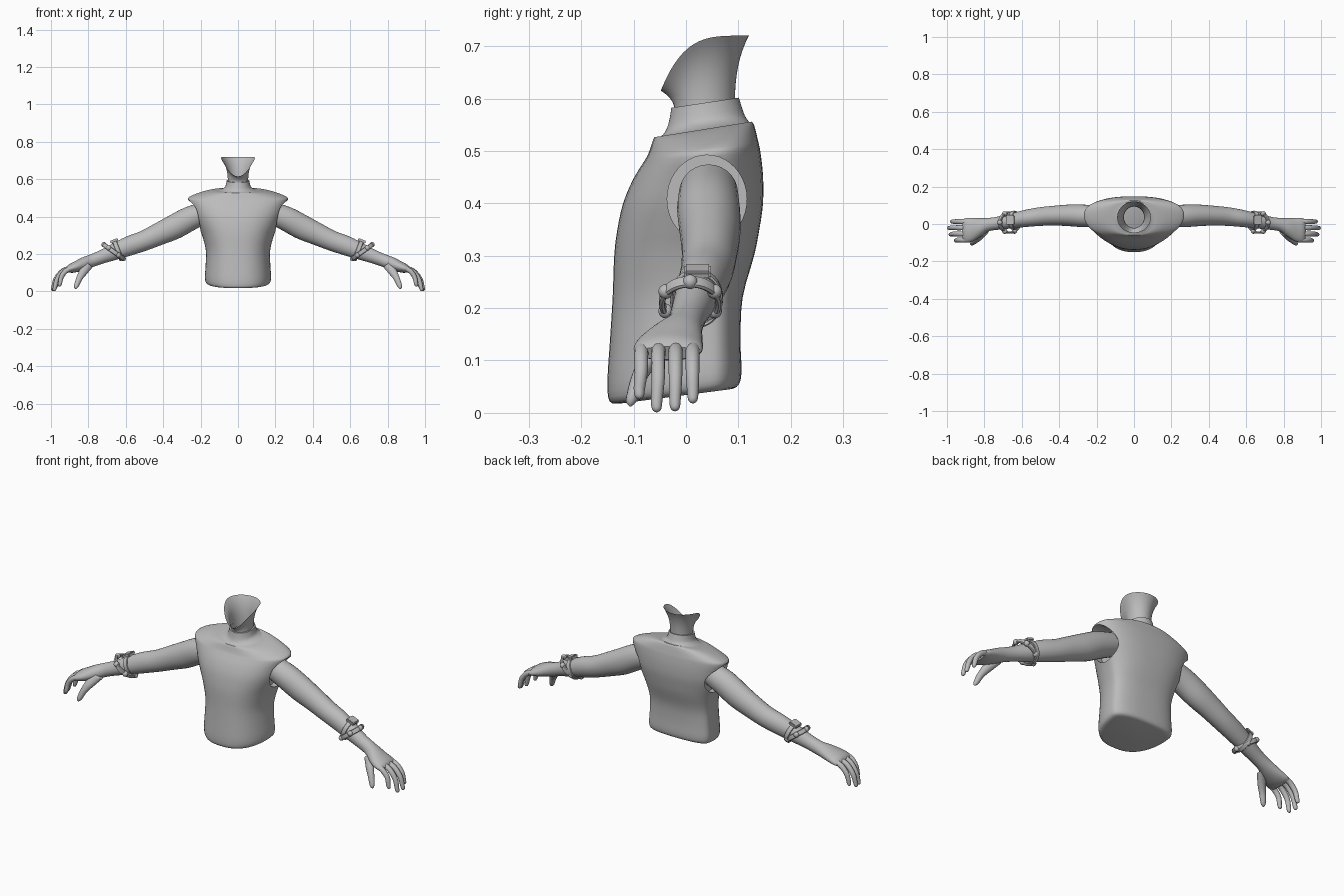
import bpy, bmesh, math
from mathutils import Vector, Matrix

if "Cube" in bpy.data.objects:
    bpy.data.objects.remove(bpy.data.objects["Cube"])

grey = bpy.data.materials.new("plain_grey")
grey.diffuse_color = (0.5, 0.5, 0.5, 1)
grey.use_nodes = True
grey.node_tree.nodes["Principled BSDF"].inputs["Base Color"].default_value = grey.diffuse_color


def finish(name, bm, mirror=False, angle=40):
    """Turn a bmesh into a smooth, optionally mirrored object."""
    bmesh.ops.recalc_face_normals(bm, faces=bm.faces[:])
    me = bpy.data.meshes.new(name)
    bm.to_mesh(me)
    bm.free()
    ob = bpy.data.objects.new(name, me)
    bpy.context.collection.objects.link(ob)
    me.materials.append(grey)
    if mirror:
        ob.modifiers.new("mirror", 'MIRROR').use_mirror_merge = False
    bpy.ops.object.select_all(action='DESELECT')
    ob.select_set(True)
    bpy.context.view_layer.objects.active = ob
    if angle:
        bpy.ops.object.shade_smooth_by_angle(angle=math.radians(angle))
    return ob


def refine(rows, k=4):
    """Catmull-Rom interpolation of a table of stations."""
    out = []
    for i in range(len(rows) - 1):
        p0, p1 = rows[max(i - 1, 0)], rows[i]
        p2, p3 = rows[i + 1], rows[min(i + 2, len(rows) - 1)]
        for s in range(k):
            t = s / k
            out.append([0.5 * (2 * b + (c - a) * t + (2 * a - 5 * b + 4 * c - d) * t * t
                               + (3 * b - a - 3 * c + d) * t ** 3)
                        for a, b, c, d in zip(p0, p1, p2, p3)])
    return out + [list(rows[-1])]


def loft(bm, rings, caps=True, closed=False):
    vs = [[bm.verts.new(p) for p in r] for r in rings]
    n = len(vs[0])
    pairs = list(zip(vs, vs[1:])) + ([(vs[-1], vs[0])] if closed else [])
    for a, b in pairs:
        for i in range(n):
            j = (i + 1) % n
            bm.faces.new((a[i], a[j], b[j], b[i]))
    if caps and not closed:
        bm.faces.new(vs[0])
        bm.faces.new(vs[-1])


def spow(v, p):
    return math.copysign(abs(v) ** p, v)


def body_ring(z, w, yf, yb, tilt, yc=0.045, box=0.8, n=56):
    """Horizontal outline with separate front and back depths."""
    pts = []
    for i in range(n):
        a = math.tau * i / n
        s = math.sin(a)
        y = yc + (yb - yc if s > 0 else yc - yf) * spow(s, box if s > 0 else 0.95)
        pts.append((w * spow(math.cos(a), box), y, z + tilt * (y - yc)))
    return pts


def tube(bm, rows, n=20, k=4):
    """Limb through stations (x, y, z, half width in y, half thickness)."""
    st = refine(rows, k)
    rings = []
    for i, (x, y, z, ry, rt) in enumerate(st):
        a, b = st[max(i - 1, 0)], st[min(i + 1, len(st) - 1)]
        t = Vector((b[0] - a[0], 0, b[2] - a[2])).normalized()
        nrm = Vector((-t.z, 0, t.x))
        rings.append([Vector((x, y, z)) + Vector((0, ry * math.cos(q), 0)) + nrm * rt * math.sin(q)
                      for q in (math.tau * j / n for j in range(n))])
    loft(bm, rings)


# Torso garment: z, half width, front y, back y, tilt
torso_rows = [
    (.040, .150, -.128, .088, .13), (.047, .170, -.146, .101, .13), (.075, .177, -.150, .106, .08),
    (.140, .173, -.145, .104, 0), (.220, .172, -.140, .108, 0), (.300, .192, -.137, .130, 0),
    (.350, .213, -.131, .140, 0), (.400, .235, -.120, .147, 0), (.450, .252, -.101, .147, .03),
    (.490, .267, -.080, .142, .08), (.506, .258, -.073, .138, .12), (.525, .210, -.067, .133, .15),
    (.538, .160, -.063, .129, .16), (.543, .122, -.060, .125, .16)]
bm = bmesh.new()
loft(bm, [body_ring(*r) for r in refine(torso_rows, 3)])
torso = finish("torso_garment", bm, angle=0)

# Arm openings cut into both sides
for side in (-1, 1):
    bm = bmesh.new()
    bmesh.ops.create_cone(bm, cap_ends=True, segments=40, radius1=1, radius2=1, depth=1,
                          matrix=Matrix.Translation((side * .28, .04, .408))
                          @ Matrix.Diagonal((.22, .076, .084, 1)) @ Matrix.Rotation(math.pi / 2, 4, 'Y'))
    cutter = finish("arm_opening_cutter", bm, angle=0)
    cutter.hide_render = True
    bpy.context.view_layer.objects.active = torso
    mod = torso.modifiers.new("arm_opening", 'BOOLEAN')
    mod.operation, mod.object, mod.solver = 'DIFFERENCE', cutter, 'EXACT'
    bpy.ops.object.modifier_apply(modifier=mod.name)
    bpy.data.objects.remove(cutter)
bpy.ops.object.select_all(action='DESELECT')
torso.select_set(True)
bpy.context.view_layer.objects.active = torso
bpy.ops.object.shade_smooth_by_angle(angle=math.radians(40))

# High collar
collar_rows = [(.538, .121, -.059, .124, .16), (.544, .092, -.044, .119, .16),
               (.556, .071, -.036, .112, .16), (.574, .064, -.031, .106, .16),
               (.592, .061, -.028, .101, .15), (.592, .054, -.022, .095, .15)]
bm = bmesh.new()
loft(bm, [body_ring(*r, yc=.037, box=1) for r in refine(collar_rows[:5], 3) + collar_rows[5:]], caps=False)
finish("collar", bm)

# Neck flaring into an open rim, low at the front
rings = []
for k in range(13):
    t = k / 12
    ring = []
    for i in range(48):
        a = math.tau * i / 48
        c, s = math.cos(a), math.sin(a)
        rim_z = .615 + .105 * (1 - ((1 - s) / 2) ** 4)
        f = t ** 3
        ring.append((c * (.054 + .036 * f), .036 + s * (.057 + .027 * f), .565 + (rim_z - .565) * t))
    rings.append(ring)
bm = bmesh.new()
loft(bm, rings, caps=False)
finish("neck", bm)

# Arm running into the palm
bm = bmesh.new()
tube(bm, [(.18, .043, .420, .056, .058), (.26, .043, .388, .060, .065), (.34, .046, .345, .058, .066),
          (.42, .045, .308, .053, .060), (.50, .040, .272, .050, .054), (.58, .030, .244, .046, .052),
          (.66, .016, .212, .040, .044), (.73, .004, .184, .035, .036), (.78, -.004, .165, .036, .034),
          (.82, -.018, .150, .049, .034), (.86, -.030, .134, .062, .030),
          (.895, -.034, .122, .066, .024), (.912, -.034, .114, .060, .014)], n=28)
finish("arm", bm, mirror=True)

# Fingers: base y, tip y, tip x, tip z
bm = bmesh.new()
for yb, yt, xt, zt in [(-.082, -.089, .955, .034), (-.050, -.056, .983, .009),
                       (-.019, -.021, .991, .011), (.012, .013, .975, .026)]:
    dx, r = xt - .885, .0135
    ym = (yb + yt) / 2
    tube(bm, [(.878, yb, .128, r, r), (.885 + dx * .45, ym, .112, r, r),
              (.885 + dx * .82, ym, .5 * (.112 + zt) + .008, r * .95, r * .95),
              (xt - .004, yt, zt + .012, r * .8, r * .8), (xt, yt, zt - .003, r * .6, r * .6),
              (xt + .001, yt, zt - .008, .001, .001)], n=12)
finish("fingers", bm, mirror=True, angle=60)

# Thumb
bm = bmesh.new()
tube(bm, [(.795, -.035, .145, .022, .024), (.825, -.066, .108, .021, .023), (.848, -.088, .070, .016, .017),
          (.862, -.100, .036, .013, .014), (.868, -.105, .020, .009, .009),
          (.870, -.106, .012, .001, .001)], n=14)
finish("thumb", bm, mirror=True, angle=60)


def band(bm, c, u, a, b, thick, width, n=40, m=8):
    """Oval hoop: c centre, u long direction in xz, a and b radii."""
    u = Vector(u).normalized()
    v, ax = Vector((0, 1, 0)), Vector((-u.z, 0, u.x))
    rings = []
    for i in range(n):
        q = math.tau * i / n
        ring = []
        for j in range(m):
            p = math.tau * j / m
            r = thick * spow(math.cos(p), .6)
            ring.append(Vector(c) + u * (a + r) * math.cos(q) + v * (b + r) * math.sin(q)
                        + ax * width * spow(math.sin(p), .6))
        rings.append(ring)
    loft(bm, rings, closed=True)
    return lambda q: Vector(c) + u * a * math.cos(q) + v * b * math.sin(q)


# Tilted bracelet with round studs
bm = bmesh.new()
at = band(bm, (.665, .008, .213), (.81, 0, .58), .064, .054, .006, .012)
finish("bracelet", bm, mirror=True)
bm = bmesh.new()
for i in range(6):
    bmesh.ops.create_uvsphere(bm, u_segments=14, v_segments=8, radius=.014,
                              matrix=Matrix.Translation(at(math.tau * i / 6)))
finish("bracelet_studs", bm, mirror=True)

# Strap around the forearm with a small plate on top
bm = bmesh.new()
band(bm, (.642, .020, .219), (.36, 0, .93), .054, .047, .004, .012)
finish("strap", bm, mirror=True)
bm = bmesh.new()
bmesh.ops.create_cube(bm, size=1, matrix=Matrix.Translation((.662, .022, .270))
                      @ Matrix.Rotation(math.radians(22), 4, 'Y') @ Matrix.Diagonal((.045, .052, .016, 1)))
bmesh.ops.bevel(bm, geom=bm.edges[:], offset=.004, segments=2, affect='EDGES')
finish("strap_plate", bm, mirror=True)
